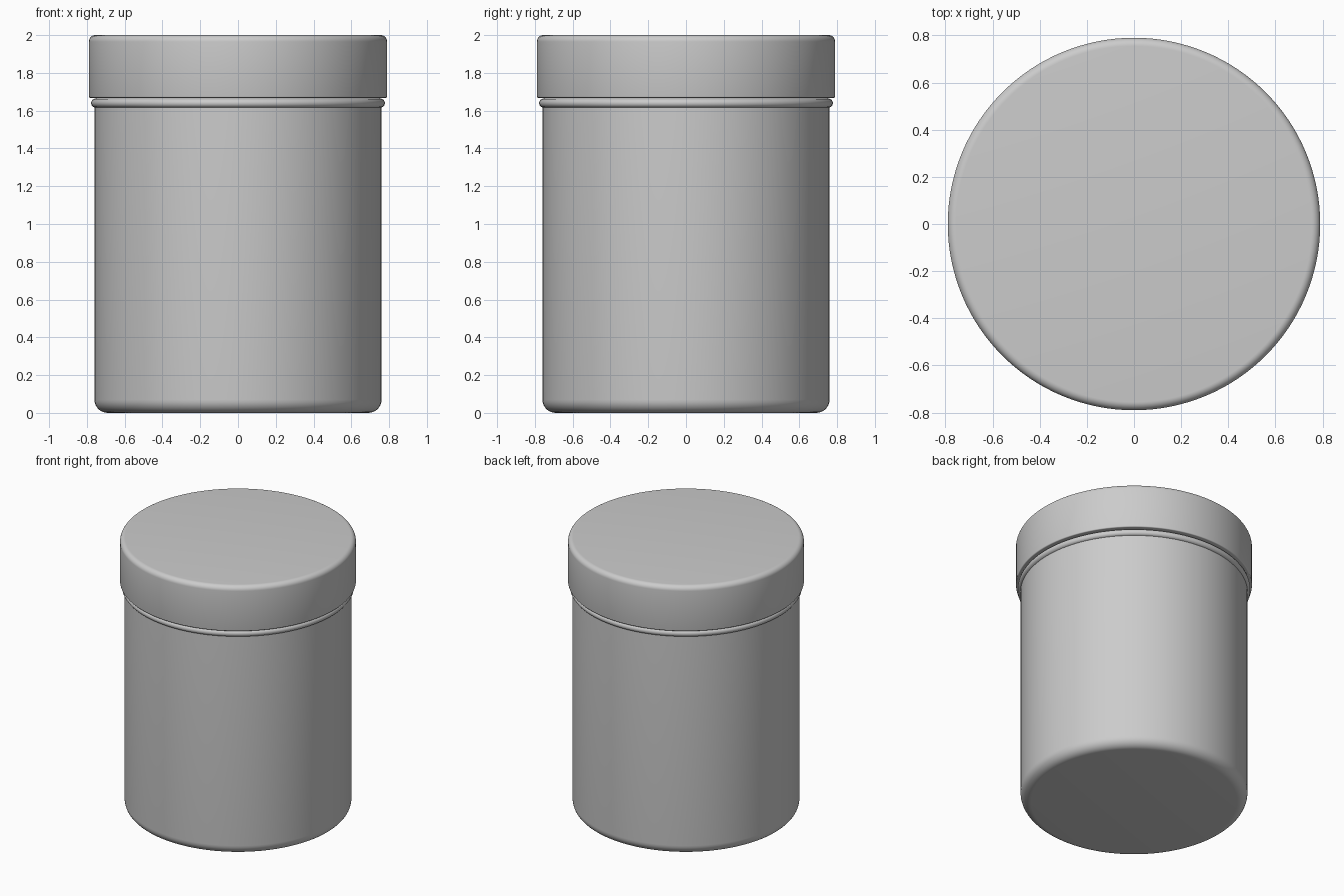
import bpy, bmesh, math

if "Cube" in bpy.data.objects:
    bpy.data.objects.remove(bpy.data.objects["Cube"])

SEGMENTS = 128


def arc(cx, cz, radius, start, end, steps=8):
    """Profile points on an arc, angles in degrees."""
    angles = [math.radians(start + (end - start) * i / steps) for i in range(steps + 1)]
    return [(cx + radius * math.cos(a), cz + radius * math.sin(a)) for a in angles]


def lathe(name, profile, closed=False):
    """Spin an (r, z) profile around the z axis."""
    bm = bmesh.new()
    verts = [bm.verts.new((r, 0, z)) for r, z in profile]
    edges = [bm.edges.new(pair) for pair in zip(verts, verts[1:])]
    if closed:
        edges.append(bm.edges.new((verts[-1], verts[0])))
    bmesh.ops.spin(bm, geom=verts + edges, cent=(0, 0, 0), axis=(0, 0, 1),
                   angle=math.tau, steps=SEGMENTS, use_merge=True)
    bmesh.ops.remove_doubles(bm, verts=bm.verts, dist=1e-5)
    bmesh.ops.recalc_face_normals(bm, faces=bm.faces)
    mesh = bpy.data.meshes.new(name)
    bm.to_mesh(mesh)
    bm.free()
    obj = bpy.data.objects.new(name, mesh)
    bpy.context.collection.objects.link(obj)
    bpy.ops.object.select_all(action='DESELECT')
    obj.select_set(True)
    bpy.context.view_layer.objects.active = obj
    bpy.ops.object.shade_smooth_by_angle(angle=math.radians(35))
    return obj


# Body with a rounded foot and a narrower neck hidden under the lid
lathe("jar_body", [(0, 0)] + arc(0.69, 0.07, 0.07, -90, 0)
      + [(0.76, 1.66), (0.74, 1.675), (0.74, 1.9), (0, 1.9)])

# Raised bead just below the lid
lathe("neck_bead", arc(0.754, 1.64, 0.024, 0, 337.5, 15), closed=True)

# Lid: rounded top edge, hollow skirt over the neck
lathe("lid", [(0, 1.91), (0.75, 1.91), (0.75, 1.668)]
      + arc(0.783, 1.675, 0.007, -90, 0, 3)
      + arc(0.755, 1.965, 0.035, 0, 90) + [(0, 2.0)])
